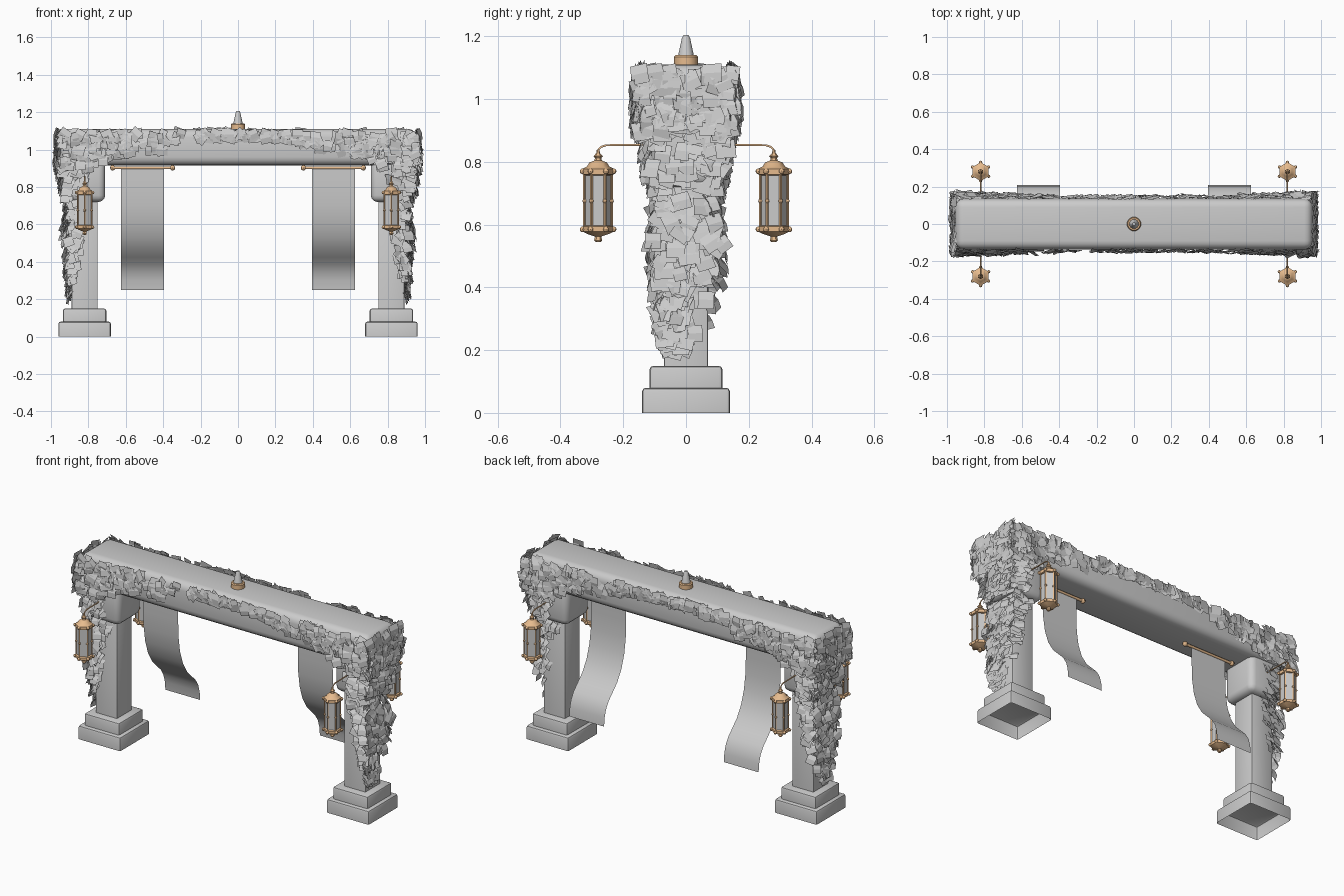
import bpy, bmesh, math, random
from mathutils import Vector

if "Cube" in bpy.data.objects:
    bpy.data.objects.remove(bpy.data.objects["Cube"])

random.seed(4)


def material(name, col):
    m = bpy.data.materials.new(name)
    m.diffuse_color = (*col, 1)
    m.use_nodes = True
    m.node_tree.nodes["Principled BSDF"].inputs["Base Color"].default_value = m.diffuse_color
    return m


STONE = material("grey stone", (0.6, 0.6, 0.6))
BRASS = material("tan brass", (0.8, 0.5, 0.27))


def finish(name, bm, mat, smooth=True):
    me = bpy.data.meshes.new(name)
    bm.to_mesh(me)
    bm.free()
    me.materials.append(mat)
    ob = bpy.data.objects.new(name, me)
    bpy.context.collection.objects.link(ob)
    if smooth:
        bpy.ops.object.select_all(action='DESELECT')
        ob.select_set(True)
        bpy.context.view_layer.objects.active = ob
        bpy.ops.object.shade_smooth_by_angle(angle=math.radians(40))
    return ob


def box(name, lo, hi, bevel=0.0, seg=3, open_bottom=False):
    bm = bmesh.new()
    bmesh.ops.create_cube(bm, size=1)
    for v in bm.verts:
        v.co = Vector([(a + b) / 2 + c * (b - a) for a, b, c in zip(lo, hi, v.co)])
    edges = bm.edges[:]
    if open_bottom:
        edges = [e for e in edges if any(v.co.z > lo[2] + 1e-4 for v in e.verts)]
    bmesh.ops.bevel(bm, geom=edges, offset=bevel, segments=seg, affect='EDGES', profile=0.5)
    if open_bottom:
        low = [f for f in bm.faces if f.normal.z < -0.9]
        bmesh.ops.delete(bm, geom=low, context='FACES')
    return finish(name, bm, STONE)


def lathe(bm, profile, n, cx, cy):
    """Revolve (radius, z) pairs; first corner points along y."""
    rings = []
    for r, z in profile:
        rings.append([bm.verts.new((cx + r * math.sin(2 * math.pi * i / n),
                                    cy + r * math.cos(2 * math.pi * i / n), z)) for i in range(n)])
    for a, b in zip(rings, rings[1:]):
        for i in range(n):
            j = (i + 1) % n
            bm.faces.new((a[j], a[i], b[i], b[j]))
    bm.faces.new(rings[0])
    bm.faces.new(rings[-1][::-1])


def pipe(name, pts, radius, mat):
    cu = bpy.data.curves.new(name, 'CURVE')
    cu.dimensions = '3D'
    cu.bevel_depth = radius
    cu.bevel_resolution = 1
    cu.use_fill_caps = True
    sp = cu.splines.new('POLY')
    sp.points.add(len(pts) - 1)
    for p, c in zip(sp.points, pts):
        p.co = (*c, 1)
    cu.materials.append(mat)
    ob = bpy.data.objects.new(name, cu)
    bpy.context.collection.objects.link(ob)


def ball(bm, p, r):
    g = bmesh.ops.create_uvsphere(bm, u_segments=8, v_segments=6, radius=r)
    bmesh.ops.translate(bm, verts=g['verts'], vec=p)


# Beam and finial
box("beam", (-0.955, -0.135, 0.915), (0.955, 0.135, 1.11), 0.045, 4)
bm = bmesh.new()
lathe(bm, [(0.038, 1.105), (0.038, 1.135), (0.033, 1.14)], 16, 0, 0)
finish("finial_collar", bm, BRASS)
bm = bmesh.new()
lathe(bm, [(0.026, 1.135), (0.013, 1.195), (0.008, 1.205)], 16, 0, 0)
finish("finial_tip", bm, STONE)

# Pillars: stepped open base, shaft, capital
for s, side in ((-1, "left"), (1, "right")):
    for part, h, z0, z1, b in (("plinth", 0.14, 0, 0.08, 0.012), ("base_step", 0.116, 0.08, 0.15, 0.012),
                               ("shaft", 0.07, 0.15, 0.75, 0.006)):
        box(f"{side}_{part}", (s * 0.82 - h, -h, z0), (s * 0.82 + h, h, z1), b, 2, True)
    box(f"{side}_capital", (s * 0.82 - 0.11, -0.11, 0.72), (s * 0.82 + 0.11, 0.11, 0.95), 0.035, 3)

# Banners with hanging rods
CURVE = [(0, 0.9), (0, 0.8), (0.004, 0.7), (0.018, 0.61), (0.045, 0.53), (0.085, 0.465), (0.125, 0.425),
         (0.165, 0.385), (0.19, 0.345), (0.203, 0.3), (0.208, 0.25)]
for s, side in ((-1, "left"), (1, "right")):
    x0 = s * 0.51
    bm = bmesh.new()
    rows = [[bm.verts.new((x0 + d, y, z)) for d in (-0.115, 0.115)] for y, z in CURVE]
    for a, b in zip(rows, rows[1:]):
        bm.faces.new((a[0], b[0], b[1], a[1]))
    finish(f"{side}_banner", bm, STONE)
    pipe(f"{side}_banner_rod", [(x0 - 0.155, 0, 0.902), (x0 + 0.155, 0, 0.902)], 0.008, BRASS)
    bm = bmesh.new()
    for d in (-0.16, 0.16):
        ball(bm, (x0 + d, 0, 0.902), 0.014)
    finish(f"{side}_rod_knobs", bm, BRASS)

# Lanterns on brackets, one on the front and back of each pillar
for sx in (-1, 1):
    for sy in (-1, 1):
        cx, cy = sx * 0.82, sy * 0.28
        tag = ("left" if sx < 0 else "right") + ("_front" if sy < 0 else "_back")
        bm = bmesh.new()
        lathe(bm, [(0.041, 0.59), (0.041, 0.765)], 6, cx, cy)
        finish(tag + "_lantern_glass", bm, STONE)
        bm = bmesh.new()
        lathe(bm, [(0.008, 0.544), (0.013, 0.55), (0.01, 0.562), (0.034, 0.57),
                   (0.05, 0.578), (0.05, 0.594), (0.04, 0.598)], 6, cx, cy)
        lathe(bm, [(0.04, 0.757), (0.05, 0.76), (0.05, 0.778), (0.036, 0.785), (0.028, 0.798),
                   (0.012, 0.804), (0.01, 0.812), (0.015, 0.818), (0.006, 0.828), (0.004, 0.84)], 6, cx, cy)
        for i in range(6):
            px = cx + 0.043 * math.sin(math.pi * i / 3)
            py = cy + 0.043 * math.cos(math.pi * i / 3)
            lathe(bm, [(0.0045, 0.59), (0.0045, 0.765)], 4, px, py)
            for z in (0.585, 0.675, 0.77):
                r = 0.007 if z == 0.675 else 0.009
                k = 1.0 if z == 0.675 else 1.15
                ball(bm, (cx + (px - cx) * k, cy + (py - cy) * k, z), r)
        finish(tag + "_lantern_frame", bm, BRASS)
        pipe(tag + "_bracket", [(cx, sy * y, z) for y, z in (
            (0.1, 0.855), (0.255, 0.853), (0.27, 0.848), (0.278, 0.84), (0.28, 0.825))], 0.0035, BRASS)


# Ivy: drooping square leaves scattered over beam faces and the outer sides of the pillars
def leaf(bm, p, n, tilt, size):
    n = Vector(n).normalized()
    n = (n + Vector((random.uniform(-.35, .35), random.uniform(-.35, .35), 0))).normalized()
    side = Vector((0, 0, 1)).cross(n)
    down = Vector((0, 0, -1)) * math.cos(tilt) + n * math.sin(tilt)
    a = random.gauss(0, 0.3)
    u = side * math.cos(a) + down * math.sin(a)
    d = down * math.cos(a) - side * math.sin(a)
    out = u.cross(d) * -0.1 * size
    w = size * random.uniform(0.4, 0.55)
    rows = []
    for t, b in ((-0.5, 0), (0, 1), (0.5, 0)):
        c = Vector(p) + d * t * size + out * b
        rows.append([bm.verts.new(c - u * w), bm.verts.new(c + u * w)])
    for r, q in zip(rows, rows[1:]):
        bm.faces.new((r[0], q[0], q[1], r[1]))


def lerp(table, x):
    for (a, fa), (b, fb) in zip(table, table[1:]):
        if x <= b:
            return fa + (fb - fa) * max(0, x - a) / (b - a)
    return table[-1][1]


R = random.uniform
bm = bmesh.new()
LOWEST = [(0, 1.065), (0.3, 1.05), (0.42, 0.99), (0.55, 0.99), (0.68, 0.97), (0.78, 0.9)]
for sy in (-1, 1):
    for i in range(360):
        x = 0.96 * (R(-1, 1) if i < 170 else random.choice((-1, 1)) * R(0.6, 1))
        ends = max(0, abs(x) - 0.5) / 0.46
        p = (x, sy * (0.138 + R(0, 0.012 + 0.022 * ends)), R(lerp(LOWEST, abs(x)), 1.085))
        leaf(bm, p, (0, sy, 0), R(-0.1, 0.25 + 0.25 * ends), R(0.045, 0.065))
finish("beam_ivy", bm, STONE, False)

HALF = [(0.17, 0.05), (0.4, 0.1), (0.6, 0.14), (0.75, 0.2), (0.85, 0.26)]
for s, side in ((-1, "left"), (1, "right")):
    bm = bmesh.new()
    for i in range(130):      # beam end
        leaf(bm, (s * (0.955 + R(0, 0.018)), R(-0.15, 0.15), R(0.9, 1.085)), (s, 0, 0), R(0, 0.4), R(0.045, 0.065))
    for i in range(430):      # outer wrap of the pillar
        z = 0.19 + 0.77 * R(0, 1) ** 0.75
        h = lerp(HALF, z)
        t = R(-h, h)
        if z < 0.42 and t > 0.0 and R(0, 1) < 0.8:
            t = -t
        r = lerp([(0.68, 0.07), (0.75, 0.1), (0.85, 0.115), (0.95, 0.135)], z)
        off = R(0.0, lerp([(0.17, 0.015), (0.4, 0.035), (0.55, 0.055), (0.7, 0.025)], z))
        if abs(t) < r:
            p, n = (s * (0.82 + r + off), t * (1 + off / r), z), (s, 0, 0)
        else:
            sg = math.copysign(1, t)
            p, n = (s * (0.82 + 2 * r - abs(t) + off * 0.5), sg * (r + off), z), (s * 0.3, sg, 0)
        leaf(bm, p, n, R(0.15, 0.6), R(0.045, 0.065))
    finish(f"{side}_pillar_ivy", bm, STONE, False)
